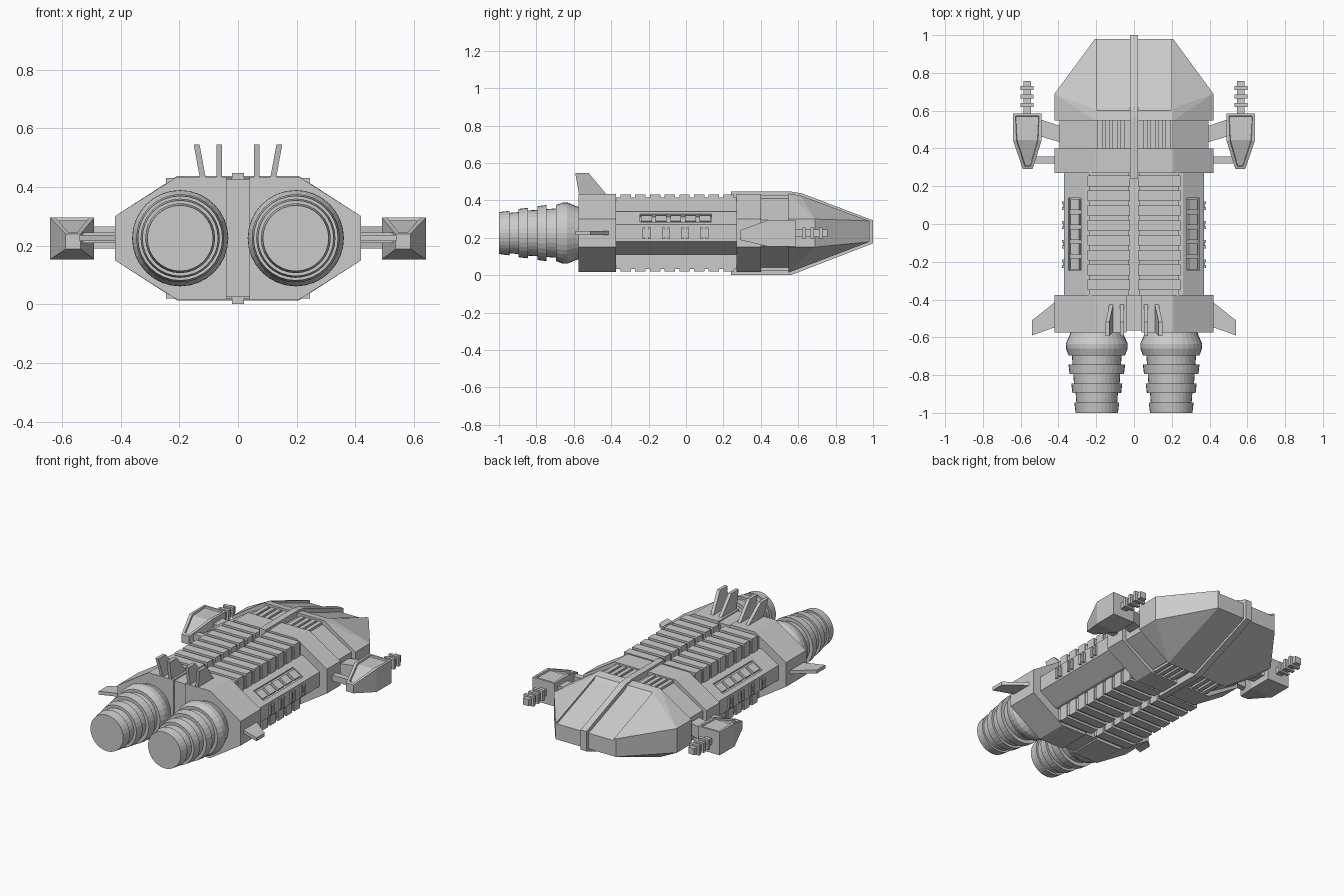
import bpy, bmesh, math
from mathutils import Vector, Matrix

if "Cube" in bpy.data.objects:
    bpy.data.objects.remove(bpy.data.objects["Cube"])

grey = bpy.data.materials.new("hull_grey")
grey.diffuse_color = (0.6, 0.6, 0.6, 1)
grey.use_nodes = True
grey.node_tree.nodes["Principled BSDF"].inputs["Base Color"].default_value = grey.diffuse_color
ZC = 0.225  # height of the ship's axis


def finish(name, bm):
    bmesh.ops.recalc_face_normals(bm, faces=bm.faces)
    me = bpy.data.meshes.new(name)
    bm.to_mesh(me)
    bm.free()
    me.materials.append(grey)
    ob = bpy.data.objects.new(name, me)
    bpy.context.collection.objects.link(ob)
    return ob


def hull_bm(pts):
    bm = bmesh.new()
    for p in pts:
        bm.verts.new(p)
    bmesh.ops.convex_hull(bm, input=bm.verts)
    bmesh.ops.dissolve_limit(bm, angle_limit=0.01, verts=bm.verts, edges=bm.edges)
    return bm


def hull(name, pts):
    return finish(name, hull_bm(pts))


def corners(x0, x1, y0, y1, z0, z1):
    return [(x, y, z) for x in (x0, x1) for y in (y0, y1) for z in (z0, z1)]


def boxes(name, specs):
    """Several boxes joined into one object."""
    bm = bmesh.new()
    for s in specs:
        part = hull_bm(corners(*s))
        me = bpy.data.meshes.new("tmp")
        part.to_mesh(me)
        part.free()
        bm.from_mesh(me)
        bpy.data.meshes.remove(me)
    return finish(name, bm)


def octagon(y, side, top, half_h, half_side):
    """Eight-sided cross-section around the axis."""
    return [(sx * x, y, ZC + sz * h) for sx in (-1, 1) for sz in (-1, 1)
            for x, h in ((side, half_side), (top, half_h))]


def cut(ob, cutter):
    cutter.hide_render = True
    cutter.hide_viewport = True
    m = ob.modifiers.new("cut", 'BOOLEAN')
    m.operation = 'DIFFERENCE'
    m.solver = 'EXACT'
    m.object = cutter


# Main body: core, collar, neck
core = hull("core_body", octagon(-0.4, 0.37, 0.26, 0.115, 0.045) + octagon(0.3, 0.37, 0.26, 0.115, 0.045))
hull("front_collar", octagon(0.27, 0.42, 0.21, 0.208, 0.075) + octagon(0.40, 0.42, 0.21, 0.208, 0.075))
hull("neck", octagon(0.39, 0.395, 0.2, 0.185, 0.07) + octagon(0.56, 0.395, 0.2, 0.185, 0.07))
boxes("neck_vents", [(s * x - 0.013, s * x + 0.013, 0.40, 0.55, 0.025, 0.425)
                     for s in (-1, 1) for x in (0.06, 0.1, 0.14, 0.18)])

# Rear block with a narrow recessed middle
for s, side in ((-1, "left"), (1, "right")):
    hull("rear_block_" + side, [(s * x, y, ZC + k * h) for y in (-0.575, -0.375) for k in (-1, 1)
                                for x, h in ((0.04, 0.208), (0.21, 0.208), (0.42, 0.075))])
hull("rear_block_middle", corners(-0.045, 0.045, -0.565, -0.378, 0.025, 0.425))

# Nose with a sunken top panel
tip = [(s * 0.207, 0.98, z) for s in (-1, 1) for z in (0.178, 0.29)]
brow = [(s * 0.207, 0.61, 0.427) for s in (-1, 1)]
cheeks = [(s * 0.42, 0.69, z) for s in (-1, 1) for z in (0.15, 0.30)]
nose = hull("nose", octagon(0.547, 0.42, 0.207, 0.212, 0.075) + brow + cheeks + tip)
cut(nose, hull("nose_panel_cutter", [(x, y, z) for x in (-0.195, 0.195) for y, z in
               ((0.60, 0.6), (0.60, 0.43), (0.62, 0.409), (1.05, 0.249), (1.05, 0.6))]))

# Centre spine wrapping the nose
hull("spine", [(x, y, z) for x in (-0.02, 0.02) for y, z in
               ((0.24, 0.447), (0.56, 0.447), (0.62, 0.437), (1, 0.293),
                (1, 0.17), (0.56, 0), (0.24, 0))])

# Ribbed cargo strips, top and bottom
for s, side in ((-1, "left"), (1, "right")):
    strips = [(s * 0.03, s * 0.238, -0.38, 0.275, 0.034, 0.416)]
    for i in range(8):
        y = -0.35 + i * 0.0785
        strips.append((s * 0.02, s * 0.245, y, y + 0.056, 0.02, 0.43))
    boxes("ribs_" + side, strips)

# Side window trays on the slopes, and clamps on the flanks
for s, side in ((-1, "left"), (1, "right")):
    slope = math.atan2(0.07, 0.11)
    place = Matrix.Translation((s * 0.314, -0.055, 0.3055)) @ Matrix.Rotation(s * slope, 4, 'Y')
    tray = hull("tray_cutter_" + side, [place @ Vector(p) for p in
                corners(-0.04, 0.04, -0.192, 0.192, -0.018, 0.05)])
    cut(core, tray)
    cells = boxes("window_cells_" + side, [(-0.027, 0.027, -0.157 + i * 0.0785 - 0.029,
                  -0.157 + i * 0.0785 + 0.029, -0.022, -0.002) for i in range(5)])
    cells.data.transform(place)
    clamps = []
    for y in (-0.21, -0.107, -0.005, 0.097):
        clamps.append((s * 0.36, s * 0.375, y - 0.012, y + 0.012, 0.205, 0.243))
        for d in (-0.015, 0.015):
            clamps.append((s * 0.36, s * 0.382, y + d - 0.007, y + d + 0.007, 0.192, 0.256))
    boxes("clamps_" + side, clamps)

# Engines: stepped turned profile (y, radius)
PROFILE = [(-0.56, 0), (-0.56, 0.135), (-0.59, 0.145), (-0.635, 0.164), (-0.66, 0.163), (-0.695, 0.15),
           (-0.695, 0.132), (-0.745, 0.128), (-0.745, 0.15), (-0.795, 0.144), (-0.795, 0.124),
           (-0.845, 0.121), (-0.845, 0.135), (-0.895, 0.129), (-0.895, 0.112), (-0.945, 0.108),
           (-0.945, 0.119), (-1, 0.112), (-1, 0)]
for s, side in ((-1, "left"), (1, "right")):
    bm = bmesh.new()
    vs = [bm.verts.new((s * 0.197 + r, y, ZC)) for y, r in PROFILE]
    es = [bm.edges.new(e) for e in zip(vs, vs[1:])]
    bmesh.ops.spin(bm, geom=vs + es, cent=(s * 0.197, 0, ZC), axis=(0, 1, 0),
                   angle=math.tau, steps=32, use_merge=True)
    bmesh.ops.remove_doubles(bm, verts=bm.verts, dist=1e-5)
    finish("engine_" + side, bm)

# Fins: upright pairs and small wings
for s, side in ((-1, "left"), (1, "right")):
    for label, xb, xt in (("inner", 0.064, 0.064), ("outer", 0.118, 0.141)):
        hull("top_fin_%s_%s" % (label, side),
             [(s * (x + d), y, z) for d in (-0.01, 0.01) for x, y, z in
              ((xb, -0.57, 0.42), (xb, -0.415, 0.42), (xt, -0.52, 0.545), (xt, -0.592, 0.545))])
    hull("wing_" + side, [(s * x, y, z) for z in (0.215, 0.236) for x, y in
                          ((0.40, -0.41), (0.42, -0.415), (0.54, -0.51), (0.54, -0.59), (0.40, -0.54))])

# Side pods with sunken tops, guns and struts
for s, side in ((-1, "left"), (1, "right")):
    bm = hull_bm(corners(s * 0.49, s * 0.64, 0.44, 0.585, 0.153, 0.295)
                 + corners(s * 0.537, s * 0.588, 0.29, 0.30, 0.188, 0.24))
    bmesh.ops.recalc_face_normals(bm, faces=bm.faces)
    bm.normal_update()
    lid = [f for f in bm.faces if f.normal.z > 0.8 and f.calc_center_median().y > 0.32]
    bmesh.ops.inset_region(bm, faces=lid, thickness=0.018, depth=0)
    bmesh.ops.inset_region(bm, faces=lid, thickness=0.003, depth=-0.01)
    finish("pod_" + side, bm)
    gx = s * 0.566
    boxes("gun_" + side, [(gx - 0.02, gx + 0.02, 0.57, 0.757, 0.205, 0.245)]
          + [(gx - 0.034, gx + 0.034, y, y + 0.02, 0.195, 0.255) for y in (0.62, 0.665, 0.71)])
    hull("front_strut_" + side, [(s * x, y, z) for z in (0.19, 0.265) for x, y in
                                 ((0.50, 0.555), (0.50, 0.465), (0.38, 0.515), (0.38, 0.43))])
    boxes("rear_strut_" + side, [(s * 0.40, s * 0.55, 0.32, 0.357, 0.208, 0.245)])
